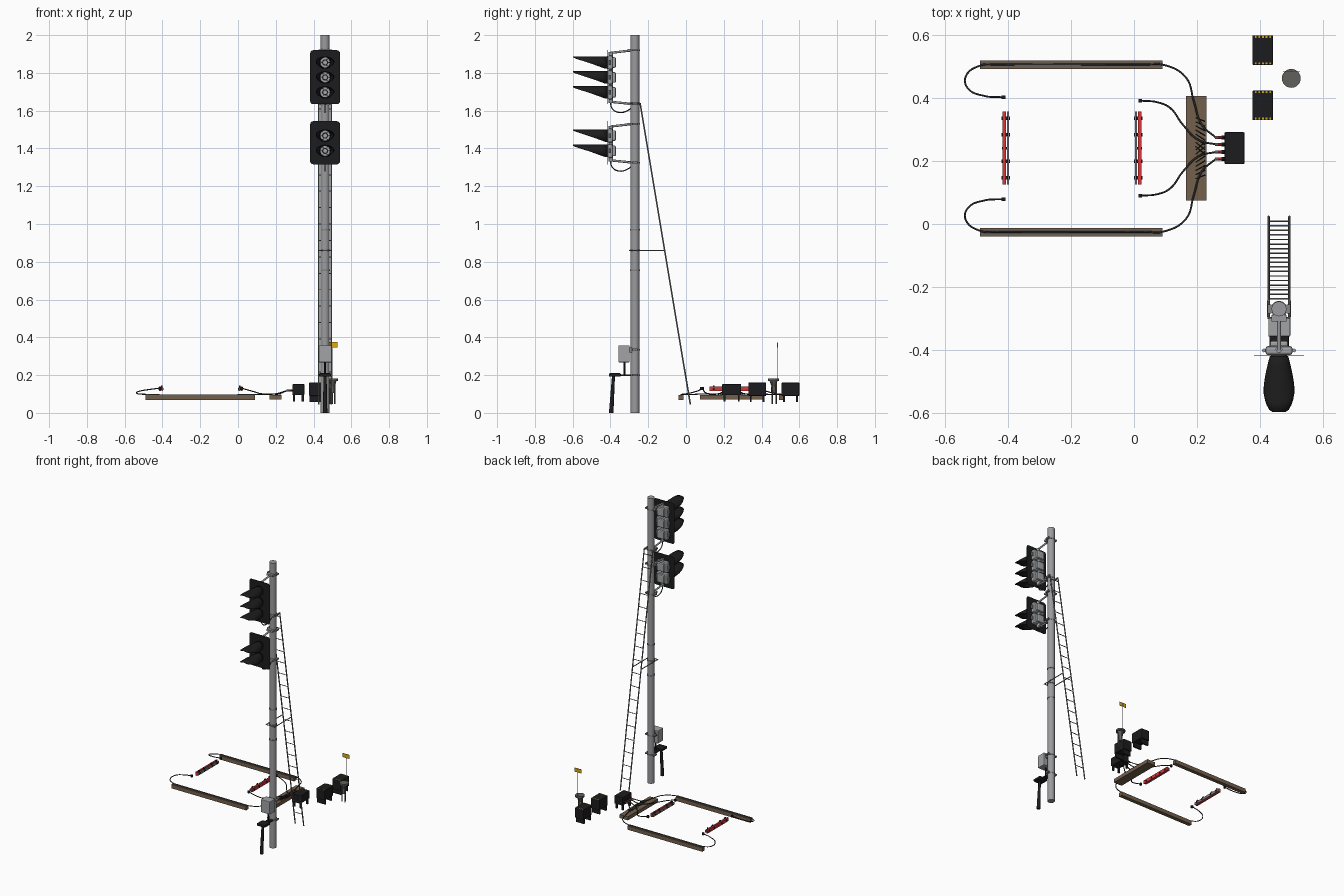
import bpy, bmesh, math
from mathutils import Vector

if "Cube" in bpy.data.objects:
    bpy.data.objects.remove(bpy.data.objects["Cube"])

def mat(name, r, g, b):
    m = bpy.data.materials.new(name)
    m.diffuse_color = (r, g, b, 1)
    m.use_nodes = True
    m.node_tree.nodes["Principled BSDF"].inputs["Base Color"].default_value = m.diffuse_color
    return m

POLE = mat("galvanised_grey", 0.33, 0.33, 0.345)
LIGHT = mat("housing_grey", 0.36, 0.37, 0.38)
STEEL = mat("steel_grey", 0.23, 0.23, 0.235)
BLACK = mat("black", 0.012, 0.012, 0.013)
CABLE = mat("cable_charcoal", 0.03, 0.03, 0.03)
WOOD = mat("timber_brown", 0.175, 0.115, 0.073)
RED = mat("red", 0.72, 0.035, 0.04)
YELLOW = mat("yellow", 0.7, 0.4, 0.01)
STONE = mat("warm_grey", 0.12, 0.118, 0.104)

def finish(name, bm, m, smooth=False):
    me = bpy.data.meshes.new(name)
    bmesh.ops.recalc_face_normals(bm, faces=bm.faces)
    bm.to_mesh(me)
    bm.free()
    o = bpy.data.objects.new(name, me)
    bpy.context.collection.objects.link(o)
    me.materials.append(m)
    if smooth:
        bpy.ops.object.select_all(action='DESELECT')
        o.select_set(True)
        bpy.context.view_layer.objects.active = o
        bpy.ops.object.shade_smooth_by_angle(angle=math.radians(35))
    return o

def box(name, x0, x1, y0, y1, z0, z1, m, bevel=0):
    bm = bmesh.new()
    bmesh.ops.create_cube(bm, size=1)
    for v in bm.verts:
        v.co = ((x0 + x1) / 2 + v.co.x * (x1 - x0), (y0 + y1) / 2 + v.co.y * (y1 - y0),
                (z0 + z1) / 2 + v.co.z * (z1 - z0))
    if bevel:
        bmesh.ops.bevel(bm, geom=bm.edges[:], offset=bevel, segments=2, affect='EDGES', profile=0.5)
    return finish(name, bm, m)

def rod(name, a, b, r, m, r2=None, n=12):
    a, b = Vector(a), Vector(b)
    bm = bmesh.new()
    bmesh.ops.create_cone(bm, cap_ends=True, segments=n, radius1=r, radius2=r if r2 is None else r2,
                          depth=(b - a).length)
    q = (b - a).to_track_quat('Z', 'Y')
    for v in bm.verts:
        v.co = q @ v.co + (a + b) / 2
    return finish(name, bm, m, True)

def cable(name, pts, r, m=CABLE):
    cu = bpy.data.curves.new(name, 'CURVE')
    cu.dimensions = '3D'
    cu.bevel_depth, cu.bevel_resolution, cu.resolution_u, cu.use_fill_caps = r, 2, 6, True
    sp = cu.splines.new('BEZIER')
    sp.bezier_points.add(len(pts) - 1)
    for p, c in zip(sp.bezier_points, pts):
        p.co = c
        p.handle_left_type = p.handle_right_type = 'AUTO'
    cu.materials.append(m)
    o = bpy.data.objects.new(name, cu)
    bpy.context.collection.objects.link(o)
    bpy.ops.object.select_all(action='DESELECT')
    o.select_set(True)
    bpy.context.view_layer.objects.active = o
    bpy.ops.object.convert(target='MESH')

PX, PY = 0.461, -0.27

# Pole with clamp bands
rod("pole", (PX, PY, 0), (PX, PY, 2), 0.0235, POLE, n=28)
for z in (0.2, 0.335, 0.755, 0.86, 0.97, 1.325, 1.53, 1.635, 1.92):
    rod("pole_band", (PX, PY, z - 0.004), (PX, PY, z + 0.004), 0.0255, STEEL, n=28)
for z in (0.2, 0.335, 1.325, 1.53, 1.635, 1.92):
    for s in (-1, 1):
        box("clamp_lug", PX + s * 0.03 - 0.006, PX + s * 0.03 + 0.006, PY - 0.014, PY + 0.014, z - 0.005, z + 0.005, STEEL)

def backplate(z0, z1):
    bm = bmesh.new()
    r, w, vs = 0.016, 0.079, []
    for cx, cz, a0 in ((w - r, z1 - r, 0), (-w + r, z1 - r, 90), (-w + r, z0 + r, 180), (w - r, z0 + r, 270)):
        for k in range(5):
            a = math.radians(a0 + k * 22.5)
            vs.append(bm.verts.new((PX + cx + r * math.cos(a), -0.418, cz + r * math.sin(a))))
    f = bm.faces.new(vs)
    ex = bmesh.ops.extrude_face_region(bm, geom=[f])
    bmesh.ops.translate(bm, vec=(0, 0.002, 0), verts=[v for v in ex["geom"] if isinstance(v, bmesh.types.BMVert)])
    finish("backplate", bm, BLACK)

def hood(z):
    # Flared tube cut away on a slant, longest at the top
    bm = bmesh.new()
    n, k, rows = 28, 6, []
    for i in range(n):
        a = 2 * math.pi * i / n
        d = 0.008 + 0.17 * min(1, 0.54 * (1 + math.cos(a)))
        row = []
        for j in range(k + 1):
            t = d * j / k / 0.178
            row.append(bm.verts.new((PX + (0.029 + 0.021 * math.sin(min(1, t * 1.4) * math.pi / 2)) * math.sin(a),
                                     -0.419 - d * j / k, z + 0.033 * math.cos(a))))
        rows.append(row)
    for i in range(n):
        p, q = rows[i], rows[(i + 1) % n]
        for j in range(k):
            bm.faces.new((p[j], p[j + 1], q[j + 1], q[j]))
    o = finish("lamp_hood", bm, BLACK, True)
    s = o.modifiers.new("thickness", 'SOLIDIFY')
    s.thickness = 0.003

# Signal heads: backplate, lamps, hoods, rear housings, arms and cable
for z0, z1, lamps, arm_top, arm_low in ((1.634, 1.92, (1.855, 1.776, 1.697), 1.92, 1.635),
                                        (1.316, 1.544, (1.468, 1.387), 1.53, 1.325)):
    backplate(z0, z1)
    for z in lamps:
        hood(z)
        rod("lens", (PX, -0.418, z), (PX, -0.424, z), 0.026, LIGHT, n=24)
        rod("lens_ring", (PX, -0.42, z), (PX, -0.427, z), 0.016, BLACK, n=24)
        rod("lens_centre", (PX, -0.42, z), (PX, -0.430, z), 0.010, LIGHT, n=16)
        for i in range(6):
            a = math.pi * i / 3
            c, s = math.cos(a), math.sin(a)
            rod("lens_gap", (PX + 0.018 * c, -0.424, z + 0.018 * s), (PX + 0.025 * c, -0.424, z + 0.025 * s), 0.0015, BLACK, n=6)
        box("lamp_housing", PX - 0.043, PX + 0.043, -0.416, -0.388, z - 0.037, z + 0.037, LIGHT, 0.008)
        box("housing_lid", PX - 0.029, PX + 0.029, -0.392, -0.371, z - 0.028, z + 0.028, LIGHT, 0.007)
        for s in (-1, 1):
            rod("housing_hinge", (PX + s * 0.048, -0.402, z - 0.012), (PX + s * 0.048, -0.402, z + 0.012), 0.006, LIGHT, n=8)
    rod("head_spine", (PX, -0.398, arm_low + 0.005), (PX, -0.398, arm_top - 0.01), 0.011, LIGHT)
    for z, d in ((arm_top, -0.014), (arm_low, 0.012)):
        rod("head_arm", (PX, -0.40, z + d), (PX, -0.28, z), 0.006, POLE)
        box("arm_plate", PX - 0.024, PX + 0.024, -0.31, -0.29, z - 0.006, z + 0.006, POLE)
    cable("head_cable", [(PX, -0.40, arm_low + 0.03), (PX, -0.39, arm_low - 0.025), (PX, -0.35, arm_low - 0.045),
                         (PX, -0.31, arm_low - 0.035), (PX, -0.288, arm_low - 0.02)], 0.0032)

# Ladder leaning on the pole
def lad(t):
    return -0.243 + 0.266 * t, 1.64 - 1.595 * t
for s in (-1, 1):
    x = PX + s * 0.033
    (ya, za), (yb, zb) = lad(0), lad(1)
    rod("ladder_rail", (x, ya, za), (x, yb, zb), 0.004, STEEL, n=8)
    rod("ladder_top_stay", (x, -0.295, 1.64), (x, -0.243, 1.64), 0.0045, STEEL, n=8)
    rod("ladder_mid_stay", (x, -0.302, 0.86), (x, -0.113, 0.86), 0.003, STEEL, n=8)
rod("stay_crossbar", (PX - 0.033, -0.298, 0.86), (PX + 0.033, -0.298, 0.86), 0.003, STEEL, n=8)
for i in range(18):
    y, z = lad(0.02 + i * 0.0545)
    rod("ladder_rung", (PX - 0.033, y, z), (PX + 0.033, y, z), 0.0026, STEEL, n=6)

# Junction box and black lever device at the pole foot
box("junction_box", 0.427, 0.497, -0.358, -0.298, 0.268, 0.358, LIGHT, 0.004)
box("junction_box_mount", 0.44, 0.484, -0.30, -0.285, 0.32, 0.345, STEEL)
rod("junction_conduit", (PX, -0.325, 0.2), (PX, -0.325, 0.27), 0.005, BLACK)
box("device_arm", 0.446, 0.476, -0.36, -0.285, 0.194, 0.203, BLACK)
box("device_head", 0.43, 0.493, -0.408, -0.345, 0.192, 0.21, BLACK, 0.005)
rod("device_lever", (PX, -0.396, 0), (PX, -0.384, 0.195), 0.012, BLACK, 0.008)

# Timber planks with cable channels
for y in (0.506, -0.026):
    box("side_plank", -0.49, 0.09, y - 0.013, y + 0.013, 0.068, 0.095, WOOD)
    for s in (-1, 1):
        box("plank_rail", -0.49, 0.09, y + s * 0.006 - 0.001, y + s * 0.006 + 0.001, 0.095, 0.098, STONE)
box("cross_plank", 0.166, 0.23, 0.075, 0.407, 0.07, 0.095, WOOD)

# Cables mirrored about the middle, with plugs at both ends
M = 0.241
for s in (1, -1):
    ya, yb = M + s * 0.034, M + s * 0.012
    cable("outer_cable", [(0.26, ya, 0.118), (0.215, M + s * 0.075, 0.1), (0.19, M + s * 0.15, 0.1),
                          (0.165, M + s * 0.225, 0.097), (0.09, M + s * 0.266, 0.097), (0.04, M + s * 0.266, 0.096),
                          (-0.44, M + s * 0.266, 0.096), (-0.485, M + s * 0.264, 0.098),
                          (-0.535, M + s * 0.228, 0.103), (-0.528, M + s * 0.19, 0.113),
                          (-0.475, M + s * 0.166, 0.123), (-0.42, M + s * 0.162, 0.13)], 0.003)
    cable("inner_cable", [(0.26, yb, 0.118), (0.205, M + s * 0.026, 0.102), (0.155, M + s * 0.075, 0.1),
                          (0.115, M + s * 0.128, 0.103), (0.075, M + s * 0.146, 0.115), (0.022, M + s * 0.151, 0.13)], 0.003)
    box("bond_plug", -0.421, -0.409, M + s * 0.162 - 0.006, M + s * 0.162 + 0.006, 0.122, 0.138, BLACK)
    box("bond_plug", 0.014, 0.026, M + s * 0.151 - 0.006, M + s * 0.151 + 0.006, 0.122, 0.138, BLACK)
    for y in (ya, yb):
        rod("cable_plug", (0.258, y, 0.118), (0.282, y, 0.118), 0.0045, LIGHT, n=8)
        rod("plug_collar", (0.267, y, 0.118), (0.276, y, 0.118), 0.0052, RED, n=8)
        rod("plug_socket", (0.278, y, 0.118), (0.29, y, 0.118), 0.006, BLACK, n=8)
    # Cable cleats splayed on the cross plank
    for i in range(8):
        y = M + s * (0.006 + 0.013 * i)
        rod("cable_cleat", (0.196, y, 0.098), (0.226, y - s * (0.026 - 0.002 * i), 0.1), 0.0024, BLACK, n=6)

# Red clamp bars with a grey backing bar and bolts
for x, s in ((-0.413, 1), (0.0185, -1)):
    box("red_bar", x - 0.0055, x + 0.0055, 0.125, 0.357, 0.115, 0.139, RED)
    xg = x + s * 0.012
    box("backing_bar", xg - 0.003, xg + 0.003, 0.125, 0.357, 0.117, 0.134, STEEL)
    for y in (0.147, 0.2, 0.284, 0.336):
        rod("bar_bolt", (x - s * 0.009, y, 0.127), (xg + s * 0.007, y, 0.127), 0.006, BLACK, n=10)
        box("bolt_lug", min(x + s * 0.005, xg), max(x + s * 0.005, xg), y - 0.005, y + 0.005, 0.122, 0.145, BLACK)
    rod("bar_centre_pin", (x - s * 0.007, M, 0.127), (xg + s * 0.004, M, 0.127), 0.004, BLACK, n=8)

# Equipment boxes: the small one on four legs, the big ones on two wide feet
def cabinet(x0, x1, y0, y1, z0, z1, zl, legs):
    box("equipment_box", x0, x1, y0, y1, z0, z1, BLACK, 0.003)
    for xa, xb in legs:
        for y in (y0 + 0.013, y1 - 0.013):
            box("box_leg", xa, xb, y - 0.005, y + 0.005, zl, z0 + 0.005, BLACK)
cabinet(0.288, 0.351, 0.19, 0.292, 0.095, 0.152, 0.06, ((0.29, 0.302), (0.337, 0.349)))
for y0, y1 in ((0.506, 0.6), (0.33, 0.424)):
    cabinet(0.376, 0.442, y0, y1, 0.09, 0.16, 0.058, ((0.378, 0.44),))
    # Hazard stripes along both ends of the lid
    for ye in (y0 + 0.0045, y1 - 0.0045):
        for i in range(5):
            x = 0.384 + i * 0.0115
            box("hazard_stripe", x, x + 0.0055, ye - 0.0035, ye + 0.0035, 0.157, 0.1608, YELLOW)

# Round pedestal with legs, mast and yellow sign
SX, SY = 0.5, 0.463
rod("pedestal_top", (SX, SY, 0.17), (SX, SY, 0.182), 0.03, STONE, n=24)
rod("pedestal_neck", (SX, SY, 0.14), (SX, SY, 0.172), 0.01, STONE, 0.022)
rod("pedestal_hub", (SX, SY, 0.105), (SX, SY, 0.14), 0.012, STONE)
for i in range(3):
    a = 2 * math.pi * i / 3 + math.pi / 2
    c, s = math.cos(a), math.sin(a)
    rod("pedestal_leg", (SX + 0.014 * c, SY + 0.014 * s, 0.048), (SX + 0.016 * c, SY + 0.016 * s, 0.172), 0.004, STONE, n=8)
rod("sign_mast", (SX, 0.486, 0.17), (SX, 0.486, 0.37), 0.0015, LIGHT, n=8)
box("sign_plate", SX - 0.027, SX + 0.027, 0.4825, 0.4845, 0.346, 0.374, YELLOW)
